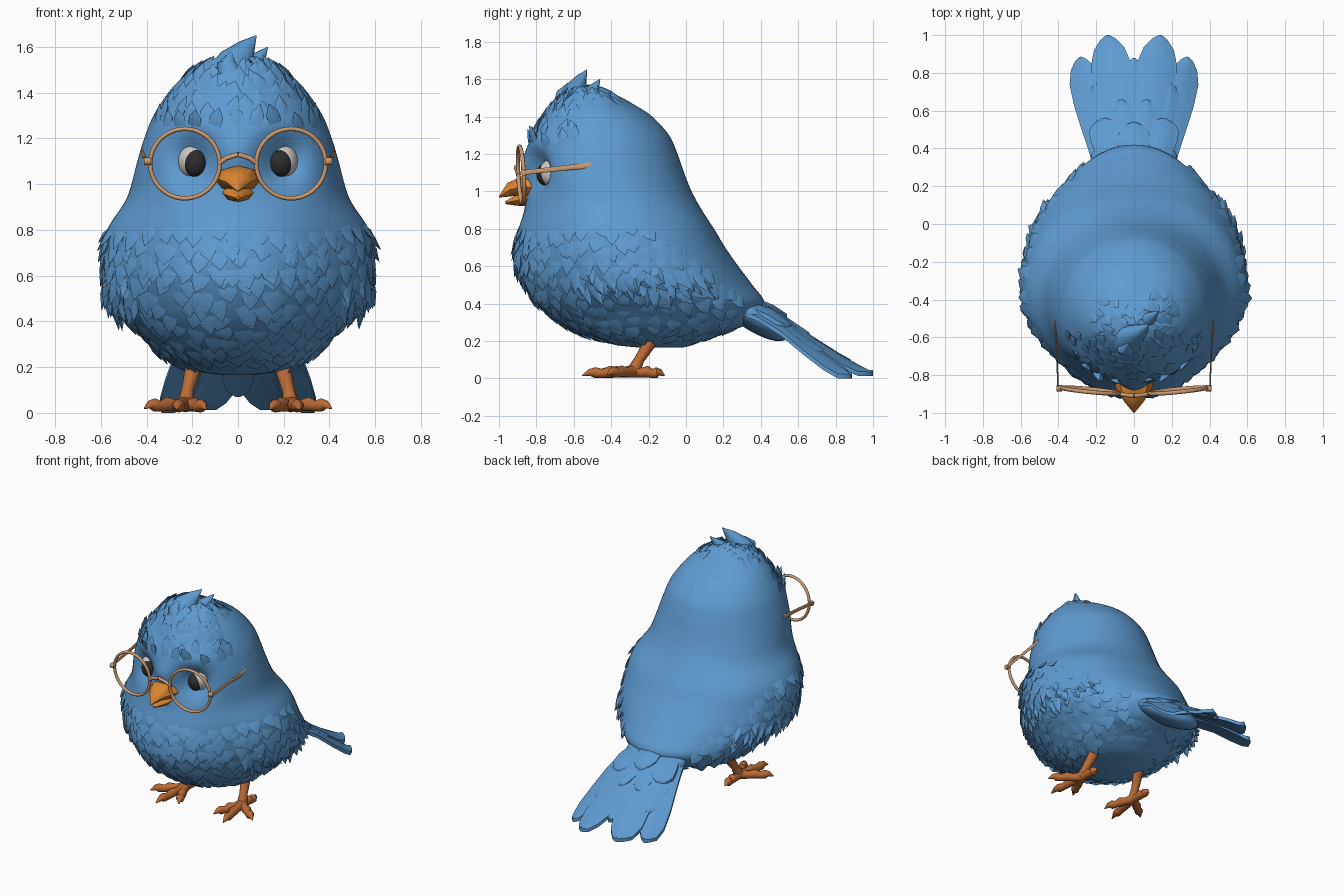
import bpy, bmesh, math, random
from mathutils import Vector, Matrix

if "Cube" in bpy.data.objects:
    bpy.data.objects.remove(bpy.data.objects["Cube"])

random.seed(4)


def material(name, rgb):
    m = bpy.data.materials.new(name)
    m.diffuse_color = (*rgb, 1)
    m.use_nodes = True
    m.node_tree.nodes["Principled BSDF"].inputs["Base Color"].default_value = m.diffuse_color
    return m


BLUE = material("feather blue", (0.112, 0.328, 0.64))
ORANGE = material("beak orange", (0.71, 0.235, 0.03))
BROWN = material("foot brown", (0.49, 0.145, 0.035))
TAN = material("frame tan", (0.62, 0.33, 0.165))
WHITE = material("eye white", (0.62, 0.58, 0.54))
BLACK = material("pupil black", (0.028, 0.026, 0.026))


def finish(name, bm, mat, mirror=False, angle=40):
    bmesh.ops.recalc_face_normals(bm, faces=bm.faces)
    me = bpy.data.meshes.new(name)
    bm.to_mesh(me)
    bm.free()
    me.materials.append(mat)
    ob = bpy.data.objects.new(name, me)
    bpy.context.collection.objects.link(ob)
    bpy.ops.object.select_all(action='DESELECT')
    ob.select_set(True)
    bpy.context.view_layer.objects.active = ob
    bpy.ops.object.shade_smooth_by_angle(angle=math.radians(angle))
    if mirror:
        mod = ob.modifiers.new("mirror", 'MIRROR')
        mod.use_mirror_merge = False
    return ob


def loft(bm, rings):
    """Join closed rings of points and cap both ends."""
    vs = [[bm.verts.new(p) for p in r] for r in rings]
    n = len(vs[0])
    for a, b in zip(vs, vs[1:]):
        for i in range(n):
            bm.faces.new((a[i], a[(i + 1) % n], b[(i + 1) % n], b[i]))
    bm.faces.new(vs[0])
    bm.faces.new(vs[-1])


def tube(bm, pts, radii, sides=12):
    """Tapered tube; a radius may be a (sideways, upward) pair."""
    pts = [Vector(p) for p in pts]
    whole = (pts[-1] - pts[0]).normalized()
    ref = Vector((0, 1, 0)) if abs(whole.z) > 0.75 else Vector((0, 0, 1))
    rings = []
    for i, p in enumerate(pts):
        t = (pts[min(i + 1, len(pts) - 1)] - pts[max(i - 1, 0)]).normalized()
        s = t.cross(ref).normalized()
        u = s.cross(t)
        a, b = radii[i] if isinstance(radii[i], tuple) else (radii[i], radii[i])
        rings.append([p + s * a * math.cos(k * math.tau / sides) + u * b * math.sin(k * math.tau / sides)
                      for k in range(sides)])
    loft(bm, rings)


def ellipsoid(bm, loc, scale, rx=0, seg=24):
    m = Matrix.Translation(loc) @ Matrix.Rotation(rx, 4, 'X') @ Matrix.Diagonal((*scale, 1))
    bmesh.ops.create_uvsphere(bm, u_segments=seg, v_segments=seg * 2 // 3, radius=1, matrix=m)


# Body sections: height, half width, front y, back y
ROWS = [(.165, .06, -.25, -.02), (.18, .17, -.38, .04), (.21, .26, -.48, .11), (.25, .33, -.59, .22),
        (.3, .39, -.68, .35), (.4, .46, -.80, .42), (.5, .485, -.87, .355), (.6, .505, -.91, .28),
        (.7, .505, -.915, .21), (.8, .50, -.895, .15), (.9, .485, -.865, .085), (1.0, .465, -.855, .03),
        (1.1, .44, -.865, -.01), (1.2, .41, -.855, -.045), (1.3, .37, -.82, -.09), (1.4, .305, -.765, -.18),
        (1.46, .25, -.715, -.27), (1.51, .18, -.66, -.36), (1.535, .11, -.61, -.43), (1.545, .03, -.55, -.5)]


def section(t):
    i = max(0, min(int(t), len(ROWS) - 2))
    f = t - i
    p = [ROWS[max(0, min(i + k, len(ROWS) - 1))] for k in (-1, 0, 1, 2)]
    return [0.5 * (2 * b + (c - a) * f + (2 * a - 5 * b + 4 * c - d) * f * f + (3 * b - a - 3 * c + d) * f ** 3)
            for a, b, c, d in zip(*p)]


def surf(t, th):
    z, w, yf, yb = section(t)
    x = w * math.sin(th)
    y = (yf + yb) / 2 - (yb - yf) / 2 * math.cos(th)
    # folded wings swell the sides
    wing = math.exp(-((y + .2) / .46) ** 4 - ((z - .645) / .24) ** 4)
    x += math.copysign(.088 * wing * min(1, abs(x) / .25), x)
    if y < -.4:  # eye sockets, brow ridges and forehead above the beak
        y += .095 * math.exp(-((abs(x) - .195) / .095) ** 2 - ((z - 1.1) / .1) ** 2)
        y -= .02 * math.exp(-((abs(x) - .2) / .15) ** 2 - ((z - 1.27) / .06) ** 2)
        y -= .02 * math.exp(-(x / .07) ** 2 - ((z - 1.14) / .07) ** 2)
    return Vector((x, y, z))


def feather(bm, p, n, d, length, width, lift):
    """Small solid leaf lying on the surface with a slightly raised ridge and tip."""
    n = n.normalized()
    d = (d - n * d.dot(n)).normalized()
    s = n.cross(d)
    at = lambda l, w, h: bm.verts.new(p + d * l * length + s * w * width + n * h)
    rim = [at(-.2, 0, -.012), at(.15, -.45, -.003), at(.6, -.42, .002), at(1, 0, lift),
           at(.6, .42, .002), at(.15, .45, -.003)]
    top, low = at(.5, 0, .005 + lift * .7), at(.4, 0, -.03)
    for a, b in zip(rim, rim[1:] + rim[:1]):
        bm.faces.new((a, b, top))
        bm.faces.new((b, a, low))


def body_feathers(name, t0, t1, step, count, keep, sign, length, width, lift):
    bm = bmesh.new()
    t, row = t0, 0
    while t < t1:
        k = max(8, int(count * section(t)[1] / .5))
        for i in range(k):
            th = (i + .5 * (row % 2) + random.uniform(-.3, .3)) * math.tau / k
            tt = t + random.uniform(-.3, .3) * step
            p = surf(tt, th)
            if keep(p):
                dt = surf(tt + .05, th) - surf(tt - .05, th)
                da = surf(tt, th + .02) - surf(tt, th - .02)
                d = dt.normalized() * sign + da.normalized() * random.uniform(-.4, .4)
                feather(bm, p, da.cross(dt), d, length * random.uniform(.8, 1.25), width, lift)
        t += step
        row += 1
    finish(name, bm, BLUE, angle=25)


# Body with smooth back
bm = bmesh.new()
N = 95
loft(bm, [[surf(j * (len(ROWS) - 1) / N, i * math.tau / 80) for i in range(80)] for j in range(N + 1)])
finish("body", bm, BLUE, angle=60)
body_feathers("belly_feathers", 2.6, 9.4, .55, 38,
              lambda p: p.z < .85 - max(0, p.y + .2) * .8 and p.y < .3, -1, .1, .085, .007)
body_feathers("wing_tip_feathers", 6.1, 7, .4, 46,
              lambda p: abs(p.x) > .46 and p.y < .1, -1, .13, .07, .022)
body_feathers("crown_feathers", 13.4, 18.2, .5, 34,
              lambda p: p.y < -.58 or (p.z > 1.44 and p.y < -.32), 1, .1, .07, .008)


# Tail fan
def tail_z(x, y):
    pts = [(.2, .45), (.455, .37), (.64, .245), (.83, .125), (1.0, .035)]
    for (a, za), (b, zb) in zip(pts, pts[1:]):
        if y <= b:
            break
    return max(.036, za + (zb - za) * (y - a) / (b - a) - .9 * x * x)


def tail_feather(bm, base, tip, width, lift):
    base, tip = Vector(base), Vector(tip)
    along = tip - base
    side = Vector((along.y, -along.x)).normalized()
    rings = []
    for f, w in ((0, .45), (.2, .6), (.4, .8), (.6, .97), (.78, 1), (.9, .75), (.97, .38), (1, .08)):
        c = base + along * f
        up, down = [], []
        for k in (-1, -.5, 0, .5, 1):
            q = c + side * k * w * width / 2
            z = tail_z(q.x, q.y) + lift
            up.append((q.x, q.y, z + .01 * (1 - abs(k))))
            down.append((q.x, q.y, z - .024))
        rings.append(up + down[::-1])
    loft(bm, rings)


bm = bmesh.new()
for base, tip, width, lift in (((.17, .28), (.285, .885), .165, -.012), ((.12, .28), (.2, .74), .14, -.004),
                               ((.06, .28), (.14, 1.0), .215, .0), ((.13, .28), (.16, .56), .17, .012),
                               ((.04, .25), (.07, .66), .13, .008)):
    tail_feather(bm, base, tip, width, lift)
finish("tail_feathers", bm, BLUE, mirror=True)
bm = bmesh.new()
tail_feather(bm, (0, .25), (0, .88), .14, -.006)
tail_feather(bm, (0, .22), (0, .54), .17, .022)
finish("tail_covert", bm, BLUE)
bm = bmesh.new()
ellipsoid(bm, (0, .34, .35), (.23, .24, .08), rx=-.6)
finish("rump", bm, BLUE)

# Crest tufts
bm = bmesh.new()
tube(bm, [(-.03, -.6, 1.48), (-.01, -.59, 1.54), (.04, -.56, 1.6), (.08, -.53, 1.65)],
     [(.1, .09), (.075, .06), (.04, .03), .002])
tube(bm, [(.06, -.52, 1.48), (.08, -.5, 1.54), (.13, -.46, 1.6)], [(.06, .05), (.04, .035), .002])
tube(bm, [(-.03, -.66, 1.47), (-.05, -.66, 1.53), (-.03, -.63, 1.58)], [(.06, .05), (.04, .03), .002])
finish("crest", bm, BLUE)

# Beak, upper and lower
bm = bmesh.new()
tube(bm, [(0, -.8, 1.02), (0, -.875, 1.025), (0, -.94, 1.01), (0, -1, .97)],
     [(.105, .062), (.095, .056), (.052, .038), .003], 8)
tube(bm, [(0, -.8, .97), (0, -.89, .955), (0, -.965, .94)], [(.08, .042), (.058, .034), .008], 8)
finish("beak", bm, ORANGE)

# Eyes
for name, loc, size, mat in (("eyeball", (.2, -.715, 1.1), (.062, .07, .074), WHITE),
                             ("pupil", (.187, -.75, 1.092), (.052, .05, .06), BLACK)):
    bm = bmesh.new()
    ellipsoid(bm, loc, size)
    finish(name, bm, mat, mirror=True)

# Glasses: rims, bridge, hinges and flat temple arms
bm = bmesh.new()
ring = [[Vector((.232 + (.152 + .0095 * math.cos(b)) * math.cos(a),
                 -.882 + .015 * math.cos(a) - .008 * math.sin(a) + .011 * math.sin(b),
                 1.09 + (.152 + .0095 * math.cos(b)) * math.sin(a)))
         for b in [k * math.tau / 12 for k in range(12)]] for a in [k * math.tau / 48 for k in range(49)]]
loft(bm, ring)
tube(bm, [(.085, -.897, 1.09), (.05, -.905, 1.115), (0, -.91, 1.13)], [.011] * 3)
tube(bm, [(.38, -.87, 1.1), (.41, -.87, 1.1)], [.017, .017])
tube(bm, [(.402, -.875, 1.1), (.408, -.7, 1.12), (.42, -.51, 1.14)], [(.004, .013), (.004, .013), (.005, .016)])
finish("glasses", bm, TAN, mirror=True)

# Legs and clawed feet
bm = bmesh.new()
tube(bm, [(.19, -.16, .24), (.2, -.2, .18), (.22, -.25, .1), (.23, -.28, .04)], [.04, .034, .027, .036])
finish("leg", bm, BROWN, mirror=True)
bm = bmesh.new()
ankle = Vector((.23, -.28, .04))
for tip in ((.41, -.42, .02), (.27, -.555, .015), (.14, -.48, .015), (.23, -.115, .015)):
    step = Vector(tip) - ankle
    path = [ankle + step * f + Vector((0, 0, h)) for f, h in
            ((0, 0), (.25, -.002), (.45, .008), (.6, .002), (.75, .01), (.86, .014), (1, 0))]
    tube(bm, path, [.034, .026, .031, .024, .029, .018, .003])
finish("toes", bm, BROWN, mirror=True)
